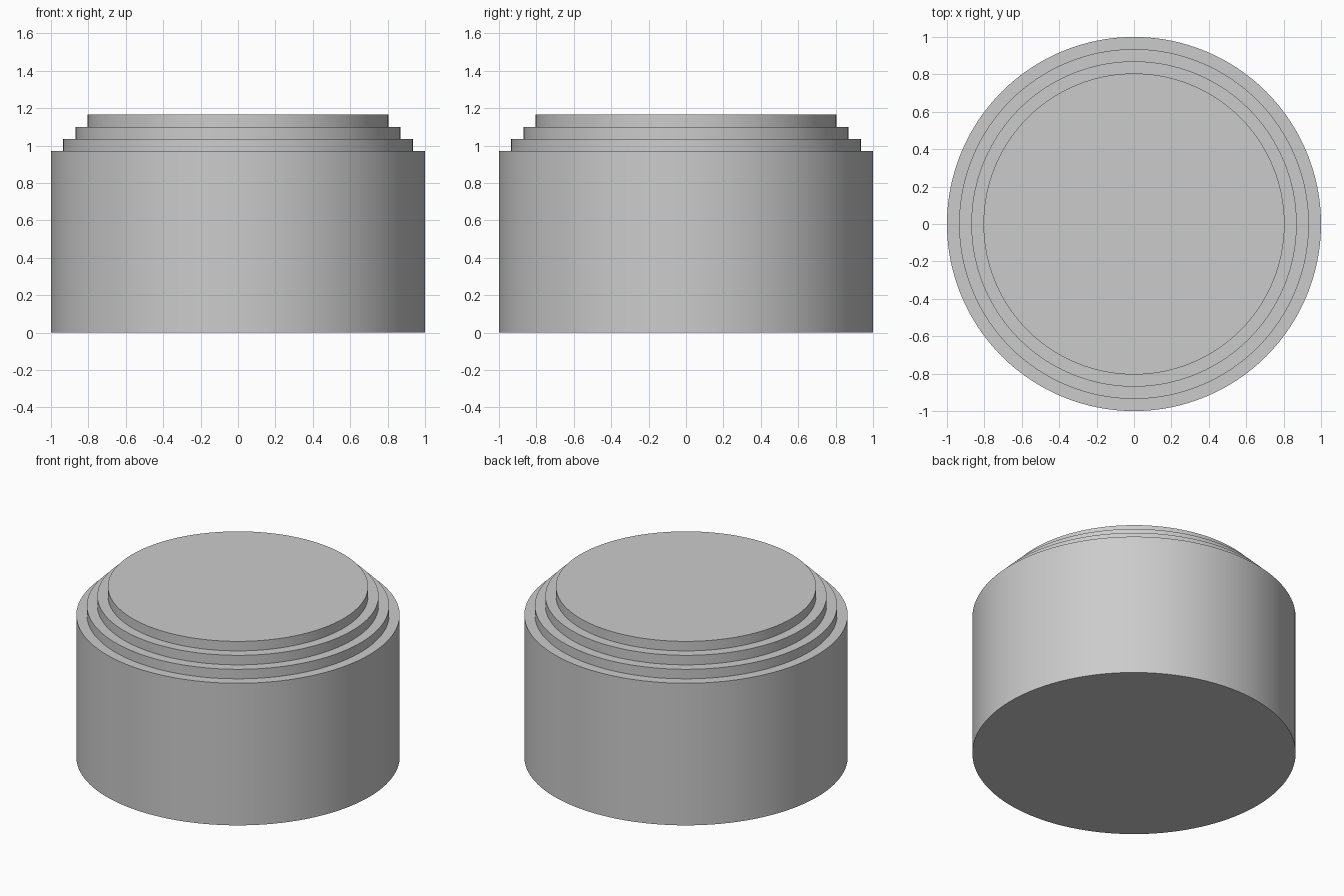
import bpy
import bmesh
import math

SEGMENTS = 128

# Remove the default object
cube = bpy.data.objects.get("Cube")
if cube:
    bpy.data.objects.remove(cube, do_unlink=True)

# Plain grey material
grey = bpy.data.materials.new("light_grey")
grey.use_nodes = True
colour = (0.6, 0.6, 0.6, 1.0)
grey.diffuse_color = colour
grey.node_tree.nodes["Principled BSDF"].inputs["Base Color"].default_value = colour

# Stepped profile: (radius, top height) of each tier, from the drum upwards
tiers = [(1.0, 0.97), (0.935, 1.035), (0.87, 1.1), (0.805, 1.165)]
profile = []
bottom = 0.0
for radius, top in tiers:
    profile += [(radius, bottom), (radius, top)]
    bottom = top

# Stack of rings joined by walls and ledges, capped at both ends
bm = bmesh.new()
angles = [math.tau * i / SEGMENTS for i in range(SEGMENTS)]
rings = [[bm.verts.new((r * math.cos(a), r * math.sin(a), z)) for a in angles]
         for r, z in profile]
for low, high in zip(rings, rings[1:]):
    for i in range(SEGMENTS):
        j = (i + 1) % SEGMENTS
        bm.faces.new((low[i], low[j], high[j], high[i]))
bm.faces.new(rings[0][::-1])
bm.faces.new(rings[-1])

mesh = bpy.data.meshes.new("stepped_drum")
bm.to_mesh(mesh)
bm.free()
mesh.materials.append(grey)
drum = bpy.data.objects.new("stepped_drum", mesh)
bpy.context.collection.objects.link(drum)

# Smooth round walls with sharp rims
bpy.ops.object.select_all(action="DESELECT")
drum.select_set(True)
bpy.context.view_layer.objects.active = drum
bpy.ops.object.shade_smooth_by_angle(angle=math.radians(30))
